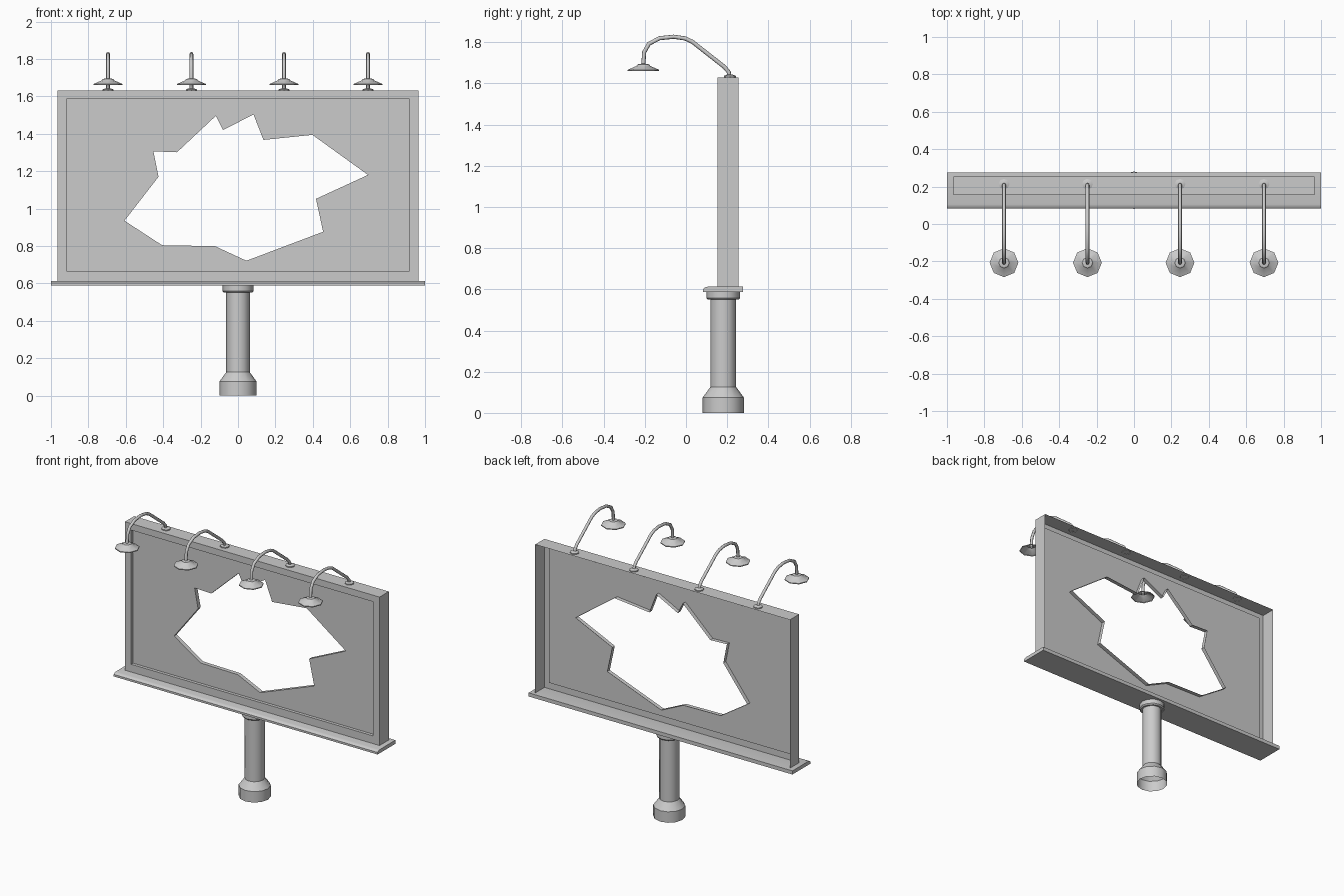
import bpy, bmesh, math
from mathutils import Vector

if "Cube" in bpy.data.objects:
    bpy.data.objects.remove(bpy.data.objects["Cube"])


def finish(name, bm, smooth=True):
    me = bpy.data.meshes.new(name)
    bm.to_mesh(me)
    bm.free()
    ob = bpy.data.objects.new(name, me)
    bpy.context.collection.objects.link(ob)
    if smooth:
        bpy.ops.object.select_all(action='DESELECT')
        ob.select_set(True)
        bpy.context.view_layer.objects.active = ob
        bpy.ops.object.shade_smooth_by_angle(angle=math.radians(35))
    return ob


def bridge(bm, a, b):
    n = len(a)
    for i in range(n):
        j = (i + 1) % n
        bm.faces.new((a[i], a[j], b[j], b[i]))


def lathe(name, profile, sides, x, y, cap=False):
    """Turn (radius, z) points around a vertical axis."""
    bm = bmesh.new()
    rings = []
    for r, z in profile:
        rings.append([bm.verts.new((x + r * math.cos(k * math.tau / sides),
                                    y + r * math.sin(k * math.tau / sides), z))
                      for k in range(sides)])
    for a, b in zip(rings, rings[1:]):
        bridge(bm, a, b)
    if cap:
        bm.faces.new(rings[-1])
    return finish(name, bm)


# Post with flared foot and top collar, open underneath
lathe("post", [(0.1, 0), (0.1, 0.075), (0.063, 0.125), (0.063, 0.55),
               (0.075, 0.55), (0.082, 0.558), (0.082, 0.602)], 12, 0, 0.181, True)

# Ledge: profile swept along x, rounded front lip
bm = bmesh.new()
profile = [(0.083, 0.588), (0.083, 0.602), (0.09, 0.609), (0.105, 0.613),
           (0.276, 0.613), (0.276, 0.588)]
ends = [[bm.verts.new((x, y, z)) for y, z in profile] for x in (-1, 1)]
bridge(bm, *ends)
for e in ends:
    bm.faces.new(e)
bmesh.ops.recalc_face_normals(bm, faces=bm.faces)
finish("ledge", bm)

# Board: open-backed tray with a recessed panel and a jagged hole
FRONT, BACK, PANEL, RIM = 0.154, 0.254, 0.175, 0.203
outer = [(-0.965, 0.612), (0.965, 0.612), (0.965, 1.63), (-0.965, 1.63)]
inner = [(-0.917, 0.666), (0.917, 0.666), (0.917, 1.585), (-0.917, 1.585)]
hole = [(-0.118, 1.496), (-0.08, 1.42), (0.083, 1.503), (0.136, 1.367),
        (0.398, 1.394), (0.695, 1.18), (0.417, 1.052), (0.455, 0.876),
        (0.045, 0.721), (-0.123, 0.799), (-0.406, 0.804), (-0.607, 0.935),
        (-0.425, 1.17), (-0.452, 1.306), (-0.326, 1.301)]
bm = bmesh.new()


def loop(points, y):
    return [bm.verts.new((x, y, z)) for x, z in points]


tray = [loop(outer, BACK), loop(outer, FRONT), loop(inner, FRONT), loop(inner, PANEL)]
for a, b in zip(tray, tray[1:]):
    bridge(bm, a, b)
rim = [loop(hole, PANEL), loop(hole, RIM)]
bridge(bm, *rim)
edges = [bm.edges.get((l[i - 1], l[i])) for l in (tray[3], rim[0]) for i in range(len(l))]
bmesh.ops.triangle_fill(bm, edges=edges, use_beauty=True, normal=Vector((0, -1, 0)))
bmesh.ops.recalc_face_normals(bm, faces=bm.faces)
finish("board", bm, smooth=False)

# Four lamps: mount, bent arm, shade
path = [(0.21, 1.63), (0.208, 1.655), (0.187, 1.68), (0.03, 1.803), (-0.005, 1.819),
        (-0.06, 1.827), (-0.128, 1.82), (-0.18, 1.793), (-0.203, 1.752), (-0.208, 1.685)]
for i, x in enumerate((-0.695, -0.249, 0.246, 0.695), 1):
    lathe(f"lamp_mount_{i}", [(0.029, 1.628), (0.029, 1.637), (0.014, 1.643)], 8, x, 0.213, True)
    cu = bpy.data.curves.new(f"lamp_arm_{i}", 'CURVE')
    cu.dimensions = '3D'
    cu.bevel_depth = 0.01
    cu.bevel_resolution = 2
    sp = cu.splines.new('POLY')
    sp.points.add(len(path) - 1)
    for p, (y, z) in zip(sp.points, path):
        p.co = (x, y, z, 1)
    sp.use_smooth = True
    bpy.context.collection.objects.link(bpy.data.objects.new(f"lamp_arm_{i}", cu))
    lathe(f"lamp_shade_{i}", [(0.077, 1.66), (0.077, 1.666), (0.034, 1.685),
                              (0.028, 1.693), (0.01, 1.696)], 8, x, -0.207, True)
